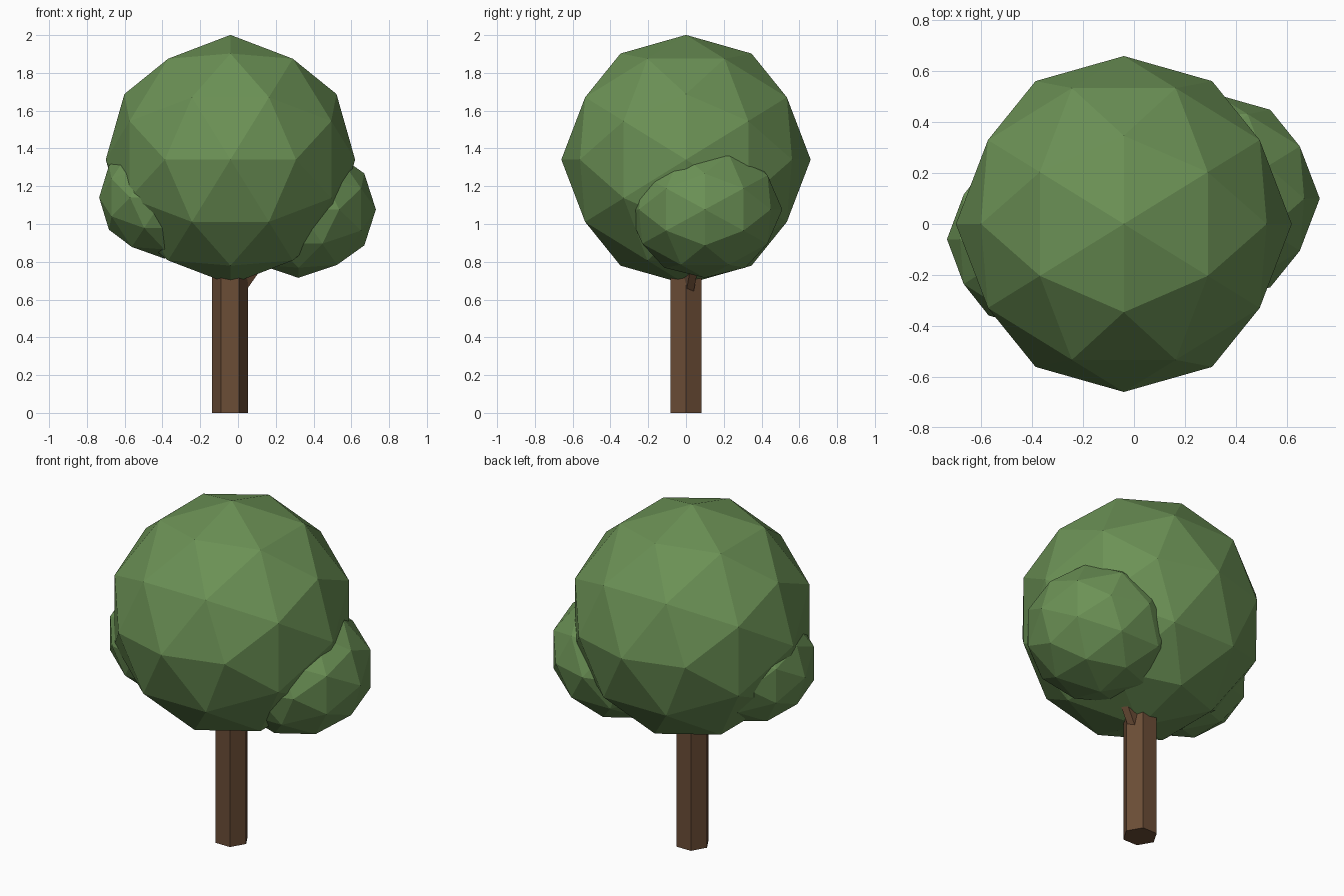
import bpy, bmesh
from itertools import combinations, product
from mathutils import Vector

if "Cube" in bpy.data.objects:
    bpy.data.objects.remove(bpy.data.objects["Cube"], do_unlink=True)


def material(name, rgb):
    m = bpy.data.materials.new(name)
    m.use_nodes = True
    m.diffuse_color = (*rgb, 1)
    bsdf = m.node_tree.nodes["Principled BSDF"]
    bsdf.inputs["Base Color"].default_value = (*rgb, 1)
    bsdf.inputs["Roughness"].default_value = 0.9
    return m


leaf_green = material("leaf_green", (0.147, 0.283, 0.091))
bark_brown = material("bark_brown", (0.147, 0.074, 0.037))


def finish(name, bm, mat):
    bmesh.ops.recalc_face_normals(bm, faces=bm.faces)
    mesh = bpy.data.meshes.new(name)
    bm.to_mesh(mesh)
    bm.free()
    mesh.materials.append(mat)
    obj = bpy.data.objects.new(name, mesh)
    bpy.context.collection.objects.link(obj)
    return obj


def foliage(name, center, radii):
    """Faceted 80-sided ball standing on an edge midpoint."""
    phi = (1 + 5 ** 0.5) / 2
    corners = []
    for a, b in product((-1, 1), (-phi, phi)):
        corners += [Vector((0, a, b)), Vector((a, b, 0)), Vector((b, 0, a))]
    mids = [p + q for p, q in combinations(corners, 2) if (p - q).length < 2.1]
    bm = bmesh.new()
    for p in corners + mids:
        bm.verts.new(p.normalized())
    bmesh.ops.convex_hull(bm, input=bm.verts)
    bmesh.ops.scale(bm, vec=radii, verts=bm.verts)
    obj = finish(name, bm, leaf_green)
    obj.location = center
    return obj


def limb(name, start, end, radius, sides):
    """Straight prism between two points."""
    start, end = Vector(start), Vector(end)
    axis = end - start
    bm = bmesh.new()
    bmesh.ops.create_cone(bm, cap_ends=True, segments=sides, radius1=radius,
                          radius2=radius, depth=axis.length)
    obj = finish(name, bm, bark_brown)
    obj.location = (start + end) / 2
    obj.rotation_mode = 'QUATERNION'
    obj.rotation_quaternion = axis.to_track_quat('Z', 'Y')
    return obj


# Foliage: main crown and two side clumps
foliage("main_crown", (-0.04, 0, 1.341), (0.66, 0.66, 0.66))
foliage("left_clump", (0.32, 0.1, 1.077), (0.41, 0.41, 0.362))
foliage("right_clump", (-0.39, -0.06, 1.14), (0.345, 0.352, 0.323))

# Trunk: hexagonal post with corners along x
trunk = limb("trunk", (-0.042, 0, 0), (-0.042, 0, 0.95), 0.095, 6)
corner = max(trunk.data.vertices, key=lambda v: v.co.x).co
if abs(corner.x) < 0.09:
    trunk.rotation_quaternion = (0.7071, 0, 0, 0.7071)

# Branch reaching from the trunk into the left clump
limb("left_branch", (-0.03, 0.003, 0.6), (0.32, 0.1, 1.1), 0.035, 5)
